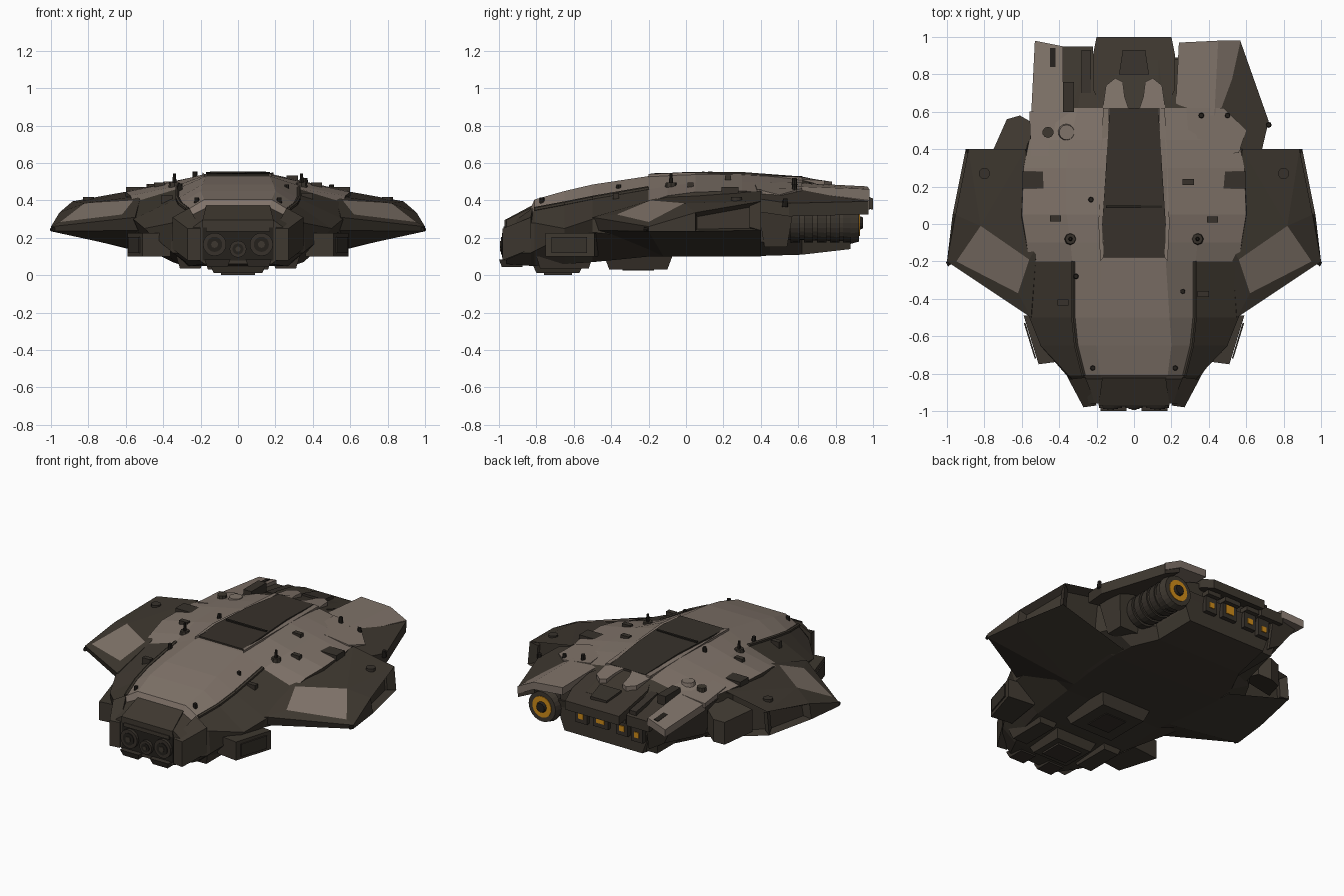
import bpy, bmesh, math
from mathutils import Vector


def material(name, rgb):
    m = bpy.data.materials.new(name)
    m.diffuse_color = (*rgb, 1)
    return m


LIGHT = material("light taupe", (0.215, 0.172, 0.142))
DARK = material("dark olive brown", (0.048, 0.039, 0.029))
DEEP = material("deep brown", (0.038, 0.031, 0.024))
BLACK = material("near black", (0.018, 0.015, 0.012))
GLOW = material("engine amber", (0.62, 0.26, 0.01))


def make(name, verts, faces, mats, index=None, mirror=False, inset=()):
    bm = bmesh.new()
    vs = [bm.verts.new(v) for v in verts]
    fs = [bm.faces.new([vs[i] for i in f]) for f in faces]
    for i, f in enumerate(fs):
        f.material_index = index[i] if index else 0
    bmesh.ops.recalc_face_normals(bm, faces=bm.faces)
    for i, width, depth in inset:
        bmesh.ops.inset_individual(bm, faces=[fs[i]], thickness=width, depth=depth)
    return finish(name, bm, mats, mirror)


def finish(name, bm, mats, mirror=False):
    me = bpy.data.meshes.new(name)
    bm.to_mesh(me)
    bm.free()
    for m in mats:
        me.materials.append(m)
    ob = bpy.data.objects.new(name, me)
    bpy.context.collection.objects.link(ob)
    if mirror:
        ob.modifiers.new("mirror", 'MIRROR')
    return ob


def slab(name, pts, t, mat, mirror=False):
    """Plate with the given upper outline, t thick downwards."""
    n = len(pts)
    verts = list(pts) + [(x, y, z - t) for x, y, z in pts]
    faces = [tuple(range(n)), tuple(range(n, 2 * n))]
    faces += [(i, (i + 1) % n, n + (i + 1) % n, n + i) for i in range(n)]
    return make(name, verts, faces, [mat], mirror=mirror)


def box(name, x0, x1, y0, y1, z0, z1, mat, mirror=False, taper=0.0):
    """Box, optionally narrowed towards its base."""
    t = taper
    verts = [(x0 + t, y0 + t, z0), (x1 - t, y0 + t, z0), (x1 - t, y1 - t, z0), (x0 + t, y1 - t, z0),
             (x0, y0, z1), (x1, y0, z1), (x1, y1, z1), (x0, y1, z1)]
    faces = [(0, 1, 2, 3), (4, 5, 6, 7), (0, 1, 5, 4), (1, 2, 6, 5), (2, 3, 7, 6), (3, 0, 4, 7)]
    return make(name, verts, faces, [mat], mirror=mirror)


def rod(name, p0, p1, r0, r1, mat, n=16, mirror=False):
    p0, p1 = Vector(p0), Vector(p1)
    d = p1 - p0
    m = d.to_track_quat('Z', 'Y').to_matrix().to_4x4()
    m.translation = (p0 + p1) / 2
    bm = bmesh.new()
    bmesh.ops.create_cone(bm, cap_ends=True, segments=n, radius1=r0, radius2=r1,
                          depth=d.length, matrix=m)
    return finish(name, bm, [mat], mirror)


# Fuselage: y, then deck edge, deck shoulder, upper side, lower side, keel edge
SECTIONS = [
    (-0.96, (.18, .30), (.21, .28), (.25, .25), (.25, .12), (.18, .06)),
    (-0.83, (.17, .36), (.25, .32), (.33, .28), (.35, .12), (.25, .05)),
    (-0.81, (.18, .405), (.27, .35), (.35, .28), (.36, .13), (.26, .05)),
    (-0.65, (.20, .45), (.31, .38), (.50, .25), (.46, .21), (.32, .06)),
    (-0.50, (.19, .485), (.325, .41), (.56, .30), (.53, .23), (.35, .07)),
    (-0.20, (.17, .53), (.33, .46), (.56, .39), (.60, .20), (.36, .10)),
    (-0.10, (.17, .537), (.34, .475), (.575, .425), (.62, .17), (.38, .10)),
    (0.05, (.17, .543), (.36, .495), (.60, .445), (.62, .17), (.40, .10)),
    (0.30, (.15, .543), (.36, .50), (.59, .45), (.62, .17), (.42, .10)),
    (0.45, (.14, .535), (.34, .495), (.56, .445), (.54, .18), (.40, .105)),
    (0.62, (.13, .515), (.30, .485), (.34, .45), (.34, .20), (.32, .11)),
    (0.88, (.13, .44), (.26, .42), (.32, .40), (.32, .22), (.29, .14)),
]
verts, faces, index = [], [], []
for y, *half in SECTIONS:
    verts += [(x, y, z) for x, z in half] + [(-x, y, z) for x, z in reversed(half)]
for s in range(len(SECTIONS) - 1):
    y = SECTIONS[s][0]
    for j in range(10):
        k = (j + 1) % 10
        faces.append((s * 10 + j, s * 10 + k, s * 10 + 10 + k, s * 10 + 10 + j))
        deck = j in (9, 0, 8) and -0.84 < y < 0.6
        shoulder = j in (1, 7) and -0.21 < y < 0.6
        index.append(1 if deck or shoulder else 0)
faces += [tuple(range(10)), tuple(range(len(verts) - 10, len(verts)))]
index += [0, 0]
make("fuselage", verts, faces, [DARK, LIGHT], index)

# Wings with a light patch on top and recessed bays at the outer side and back
wing = [(.55, -.50, .31), (1.0, -.20, .26), (.955, .05, .335), (.885, .40, .395), (.58, .40, .45), (.52, -.12, .425),
        (.56, -.19, .40), (.82, -.01, .385), (.95, -.20, .285), (.62, -.37, .325),
        (.52, -.48, .24), (1.0, -.20, .235), (.97, .05, .235), (.90, .40, .24), (.42, .40, .10), (.38, -.12, .10)]
wf = [(6, 7, 8, 9), (0, 1, 8, 9), (0, 9, 6, 5), (5, 6, 7, 4), (7, 3, 4), (7, 2, 3), (7, 8, 1, 2),
      (0, 1, 11, 10), (1, 2, 12, 11), (2, 3, 13, 12), (3, 4, 14, 13), (4, 5, 15, 14), (5, 0, 10, 15),
      (10, 11, 15), (11, 12, 15), (12, 13, 14, 15)]
make("wing", wing, wf, [DARK, LIGHT], [1] + [0] * 15, True, [(9, .025, -.05), (10, .03, -.06)])
rod("wing_hatch", (.80, .27, .39), (.80, .27, .418), .03, .03, DEEP, 12, True)
box("wing_root_vent", .46, .60, .19, .28, .43, .472, DEEP, True)
rod("wing_tip_light", (.985, -.22, .245), (1.0, -.20, .245), .012, .008, BLACK, 8, True)

# Central spine strip and its seams
spine = [(.165, -.18, .541), (.17, 0, .552), (.15, .30, .552), (.13, .62, .528)]
slab("spine_strip", spine + [(-x, y, z) for x, y, z in reversed(spine)], .03, DEEP)
box("spine_seam", -.15, .15, .085, .10, .54, .556, BLACK)
slab("spine_border", [(.135, .62, .53), (.165, .62, .525), (.19, .0, .55), (.18, -.20, .54), (.165, -.18, .545)],
     .03, LIGHT, True)

# Canopy edge strips
for i, (a, b) in enumerate([((.325, -.20, .465), (.325, -.50, .413)), ((.325, -.50, .413), (.31, -.65, .383)),
                            ((.31, -.65, .383), (.27, -.81, .353))]):
    rod("canopy_edge_%d" % i, a, b, .012, .012, DARK, 6, True)

# Nose: side posts, brow, recessed panel and three round sensors
slab("nose_post", [(.20, -.97, .25), (.27, -.98, .25), (.35, -.83, .31), (.26, -.82, .36)], .17, DARK, True)
slab("nose_brow", [(-.19, -.97, .295), (.19, -.97, .295), (.17, -.82, .375), (-.17, -.82, .375)], .04, DARK)
box("nose_panel", -.19, .19, -.965, -.94, .08, .27, BLACK)
for i, (x, r) in enumerate([(-.125, .062), (0, .045), (.125, .062)]):
    z = .165 if x else .14
    rod("sensor_ring_%d" % i, (x, -.95, z), (x, -.985, z), r, r, DEEP, 20)
    rod("sensor_lens_%d" % i, (x, -.98, z), (x, -.99, z), r * .65, r * .65, BLACK, 20)
    rod("sensor_core_%d" % i, (x, -.985, z), (x, -.995, z), r * .3, r * .3, DARK, 12)
box("nose_grille", -.17, .17, -.975, -.95, .235, .26, DARK)
box("chin_pod", .04, .18, -1.0, -.86, .045, .085, DEEP, True, .015)

# Boxes hanging beside the nose
slab("side_pod", [(.36, -.73, .225), (.51, -.75, .225), (.59, -.49, .225), (.40, -.47, .225)], .125, DARK, True)
slab("side_pod_panel", [(.523, -.72, .205), (.531, -.72, .205), (.589, -.53, .205), (.58, -.53, .205)],
     .085, DEEP, True)

# Belly pods
box("belly_pod_rear", -.19, .19, -.44, -.07, .03, .11, DARK, False, .03)
box("belly_pod_rear_hatch", -.08, .08, -.34, -.17, .025, .04, DEEP)
box("belly_pod_front", -.16, .16, -.83, -.54, .012, .08, DARK, False, .03)
box("belly_pod_front_hatch", -.09, .09, -.76, -.61, .0, .02, DEEP)
box("belly_side_pod", .18, .33, -.80, -.50, .035, .10, DARK, True, .02)

# Rear centre block with fork brackets
tail = [(.16, .60, .505), (.22, .72, .485), (.22, .90, .45), (.20, 1.0, .41)]
slab("tail_cover", tail + [(-x, y, z) for x, y, z in reversed(tail)], .06, DARK)
slab("tail_hump", [(-.08, .80, .478), (.08, .80, .478), (.06, .93, .45), (-.06, .93, .45)], .03, DEEP)
slab("tail_fork", [(.03, .62, .528), (.13, .62, .525), (.17, .60, .515), (.15, .74, .505), (.10, .78, .50),
                   (.06, .76, .50), (.05, .68, .515)], .03, LIGHT, True)
box("tail_lower", -.42, .33, .50, .89, .15, .34, DARK, False, .04)

# Right rear: engine cover plate and dark outer flank
slab("right_cover_inner", [(.22, .58, .495), (.24, .97, .475), (.45, .98, .46), (.43, .58, .475)], .05, LIGHT)
slab("right_cover_outer", [(.43, .58, .475), (.45, .98, .46), (.57, .98, .40), (.49, .62, .445)], .05, LIGHT)
slab("right_flank", [(.40, .35, .47), (.68, .38, .41), (.72, .55, .385), (.57, .975, .395), (.45, .97, .45),
                     (.46, .60, .46)], .07, DARK)
slab("right_shoulder_plate", [(.30, .36, .505), (.56, .38, .46), (.60, .50, .43), (.48, .62, .465), (.28, .62, .495)],
     .03, LIGHT)

# Left rear: light plate with slot, dark trough, wide block and side bump
slab("left_cover", [(-.55, .58, .435), (-.38, .58, .47), (-.38, .95, .43), (-.53, .98, .40)], .05, LIGHT)
slab("left_shoulder_plate", [(-.28, .36, .505), (-.55, .36, .46), (-.56, .60, .44), (-.28, .62, .48)], .03, LIGHT)
slab("left_trough", [(-.20, .60, .47), (-.39, .60, .455), (-.39, .95, .405), (-.22, .95, .405)], .07, DARK)
slab("left_trough_rib", [(-.23, .70, .475), (-.28, .70, .475), (-.28, .93, .435), (-.23, .93, .435)], .05, DEEP)
top = [(-.34, .40, .42), (-.56, .40, .42), (-.53, .92, .38), (-.34, .92, .38)]
low = [(-.34, .40, .12), (-.50, .40, .16), (-.44, .86, .24), (-.34, .88, .18)]
make("left_block", top + low, [(0, 1, 2, 3), (4, 5, 6, 7), (0, 1, 5, 4), (1, 2, 6, 5), (2, 3, 7, 6), (3, 0, 4, 7)],
     [DARK])
slab("left_bump", [(-.54, .38, .41), (-.76, .38, .37), (-.68, .56, .33), (-.61, .58, .34), (-.54, .54, .37)], .15, DARK)
slab("left_slot", [(-.42, .84, .436), (-.45, .84, .430), (-.45, .94, .422), (-.42, .94, .428)], .01, BLACK)
rod("left_turret_ring", (-.36, .49, .46), (-.36, .49, .50), .05, .04, LIGHT, 14)
rod("left_hatch", (-.46, .49, .45), (-.46, .49, .488), .03, .03, DARK, 10)
box("left_gun_box", -.38, -.32, .60, .76, .44, .50, DEEP)

# Large engine under the right cover
EX, EZ = .425, .28
rod("engine_shell", (EX, .42, EZ), (EX, .90, EZ), .085, .10, DARK, 24)
for i in range(5):
    y = .56 + i * .07
    rod("engine_band_%d" % i, (EX, y, EZ), (EX, y + .05, EZ), .104, .106, DEEP, 24)
rod("engine_rim", (EX, .88, EZ), (EX, .925, EZ), .112, .100, DARK, 24)
rod("engine_glow", (EX, .92, EZ), (EX, .929, EZ), .07, .07, GLOW, 24)
rod("engine_hub", (EX, .92, EZ), (EX, .945, EZ), .04, .03, BLACK, 12)
box("engine_mount", .32, .60, .38, .58, .15, .38, DARK, False, .04)

# Small rear exhausts
for i, (x, w, z) in enumerate([(.145, .018, .285), (0, .03, .305), (-.16, .018, .285), (-.27, .018, .27)]):
    box("exhaust_frame_%d" % i, x - w - .025, x + w + .025, .84, .91, z - w - .03, .345, DEEP)
    box("exhaust_glow_%d" % i, x - w, x + w, .905, .916, z - w, z + w, GLOW)
    box("exhaust_hood_%d" % i, x - w - .03, x + w + .03, .84, .94, .34, .37, DARK)

# Deck fittings: antennas, knobs and pads
rod("antenna_base", (.34, -.08, .46), (.34, -.08, .495), .035, .028, DEEP, 8, True)
rod("antenna", (.34, -.08, .49), (.34, -.08, .545), .012, .007, BLACK, 8, True)
for i, (x, y, z) in enumerate([(.42, .025, .483), (-.42, .03, .483), (.29, .225, .518), (.37, -.375, .425),
                               (-.38, -.42, .415)]):
    box("deck_pad_%d" % i, x - .03, x + .03, y - .016, y + .016, z - .04, z + .014, DEEP)
for i, (x, y, z) in enumerate([(.36, .58, .495), (.50, .58, .46), (-.31, -.28, .465), (.26, -.36, .46), (-.23, .13, .53),
                               (.72, .53, .385), (-.22, -.77, .39), (.22, -.77, .39)]):
    rod("deck_knob_%d" % i, (x, y, z - .02), (x, y, z + .025), .016, .012, BLACK, 8)
